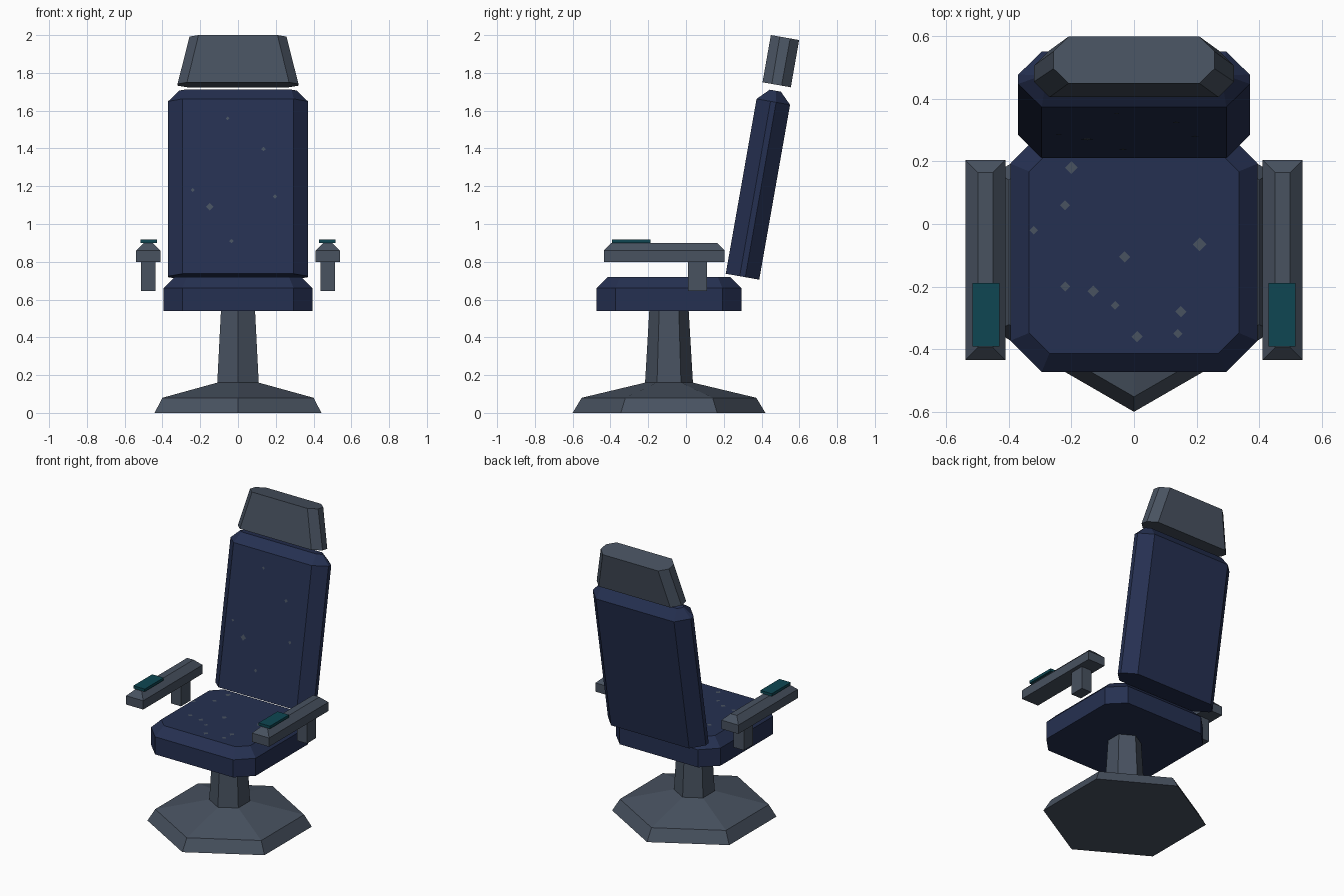
import bpy, bmesh, math
from mathutils import Matrix, Vector

if "Cube" in bpy.data.objects:
    bpy.data.objects.remove(bpy.data.objects["Cube"])


def material(name, rgb):
    m = bpy.data.materials.new(name)
    lin = [((c / 255 + 0.055) / 1.055) ** 2.4 if c > 10 else c / 255 / 12.92 for c in rgb]
    m.diffuse_color = (*lin, 1)
    m.use_nodes = True
    m.node_tree.nodes["Principled BSDF"].inputs["Base Color"].default_value = m.diffuse_color
    return m


BLUE = material("navy_fabric", (37, 48, 81))
GREY = material("slate_metal", (72, 82, 96))
TEAL = material("teal_panel", (14, 70, 82))


def finish(name, bm, mat, matrix=Matrix()):
    bmesh.ops.recalc_face_normals(bm, faces=bm.faces)
    me = bpy.data.meshes.new(name)
    bm.to_mesh(me)
    bm.free()
    me.materials.append(mat)
    ob = bpy.data.objects.new(name, me)
    ob.matrix_world = matrix
    bpy.context.collection.objects.link(ob)
    return ob


def loft(name, rings, mat, matrix=Matrix()):
    """Skin a stack of equal-sized rings and cap both ends."""
    bm = bmesh.new()
    vs = [[bm.verts.new(p) for p in r] for r in rings]
    n = len(vs[0])
    for a, b in zip(vs, vs[1:]):
        for i in range(n):
            j = (i + 1) % n
            bm.faces.new((a[i], a[j], b[j], b[i]))
    bm.faces.new(vs[0][::-1])
    bm.faces.new(vs[-1])
    return finish(name, bm, mat, matrix)


def rect(hx, hy, z, c=0):
    """Rectangle ring, with corners cut by c."""
    if not c:
        return [(-hx, -hy, z), (hx, -hy, z), (hx, hy, z), (-hx, hy, z)]
    return [(-hx + c, -hy, z), (hx - c, -hy, z), (hx, -hy + c, z), (hx, hy - c, z),
            (hx - c, hy, z), (-hx + c, hy, z), (-hx, hy - c, z), (-hx, -hy + c, z)]


def hexagon(r, z):
    return [(r * math.sin(i * math.pi / 3), -r * math.cos(i * math.pi / 3), z) for i in range(6)]


def at(x, y, z, tilt=0):
    return Matrix.Translation((x, y, z)) @ Matrix.Rotation(math.radians(-tilt), 4, 'X')


def specks(name, spots, matrix):
    """Thin diamond flecks in the local xy plane."""
    bm = bmesh.new()
    for x, y, r in spots:
        q = [(x - r, y), (x, y - r), (x + r, y), (x, y + r)]
        bm.faces.new([bm.verts.new((a, b, 0.002)) for a, b in q])
    finish(name, bm, GREY, matrix)


# pedestal: hexagonal foot and column
loft("pedestal_foot", [hexagon(0.51, 0), hexagon(0.462, 0.08), hexagon(0.127, 0.16)],
     GREY, at(0, -0.09, 0))
loft("pedestal_column", [hexagon(0.127, 0.155), hexagon(0.104, 0.545)], GREY, at(0, -0.09, 0))

# seat cushion
loft("seat", [rect(0.395, 0.383, 0.54, 0.1), rect(0.395, 0.383, 0.66, 0.1),
              rect(0.335, 0.323, 0.72, 0.065)], BLUE, at(0, -0.09, 0))

# reclined backrest and headrest
back = at(0, 0.299, 0.721, 10)
loft("backrest", [rect(0.37, 0.09, 0, 0.075), rect(0.37, 0.09, 0.94, 0.075),
                  rect(0.31, 0.03, 1.0, 0.026)], BLUE, back)
loft("headrest", [rect(0.32, 0.076, 0, 0.05), rect(0.257, 0.076, 0.254, 0.048)],
     GREY, at(0, 0.48, 1.737, 10))

# armrests with posts and control panels
for side, s in (("left", -1), ("right", 1)):
    x = s * 0.475
    loft(side + "_armrest", [rect(0.064, 0.32, 0.80), rect(0.064, 0.32, 0.86),
                             rect(0.024, 0.28, 0.90)], GREY, at(x, -0.115, 0))
    loft(side + "_armrest_post", [rect(0.038, 0.05, 0.645), rect(0.038, 0.05, 0.80)],
         GREY, at(x, 0.06, 0))
    loft(side + "_control_panel", [rect(0.043, 0.102, 0.9), rect(0.043, 0.102, 0.918)],
         TEAL, at(s * 0.473, -0.29, 0))

# worn flecks on the fabric
specks("seat_flecks", [
    (-0.2, 0.18, .02), (-0.22, 0.06, .016), (-0.03, -0.105, .018), (0.21, -0.065, .022),
    (-0.22, -0.2, .016), (-0.13, -0.215, .018), (-0.06, -0.26, .014), (0.15, -0.28, .018),
    (0.01, -0.36, .018), (0.14, -0.35, .015), (-0.32, -0.02, .014)], at(0, 0, 0.72))
specks("backrest_flecks", [
    (-0.15, 0.36, .02), (-0.24, 0.45, .01), (0.195, 0.415, .012), (0.135, 0.67, .013),
    (-0.035, 0.175, .012), (-0.055, 0.835, .01)],
    back @ Matrix.Translation((0, -0.09, 0)) @ Matrix.Rotation(math.pi / 2, 4, 'X'))
